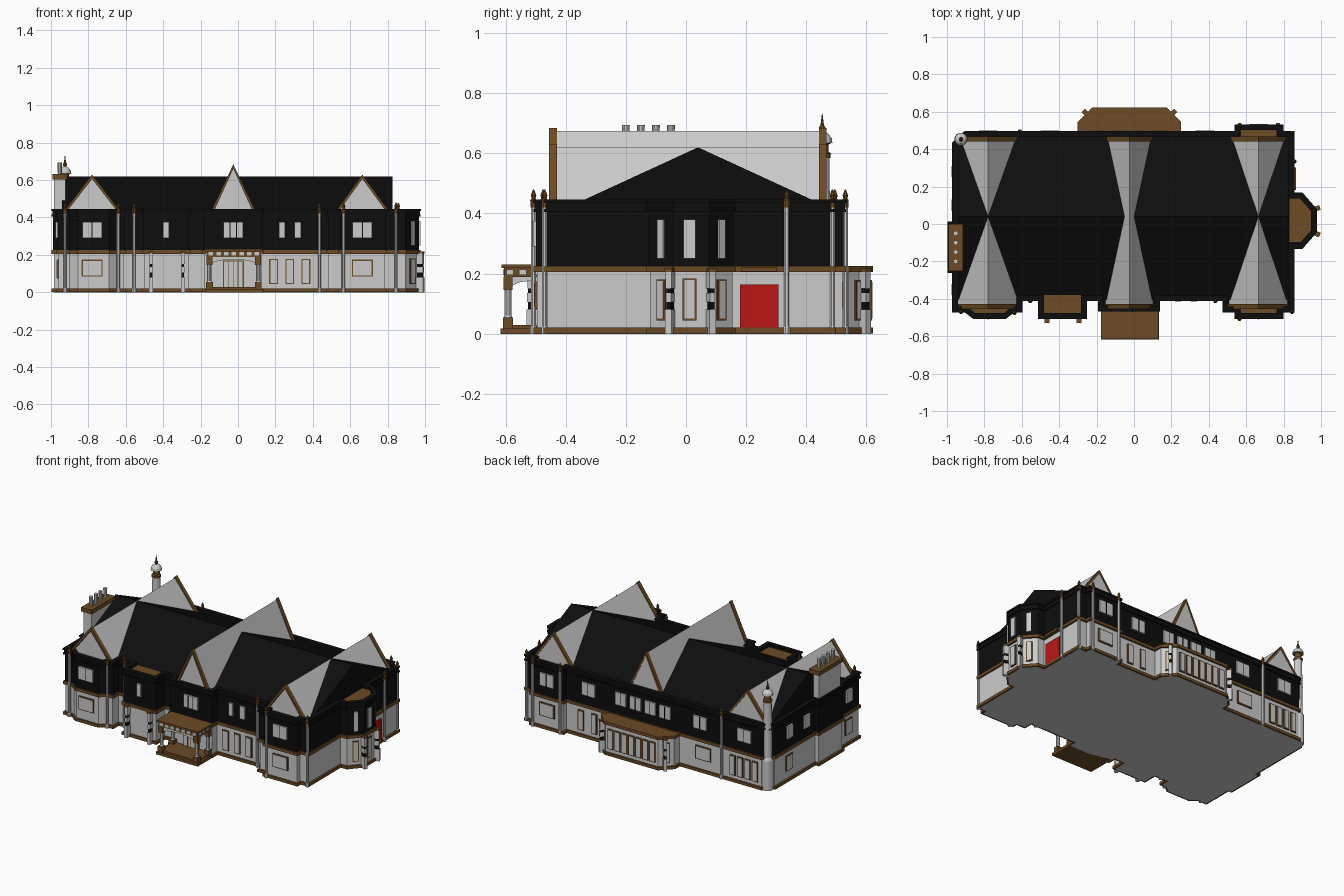
import bpy, bmesh, math
from mathutils import Matrix, Vector

if "Cube" in bpy.data.objects:
    bpy.data.objects.remove(bpy.data.objects["Cube"])


def material(name, rgb):
    m = bpy.data.materials.new(name)
    m.diffuse_color = (*rgb, 1)
    m.use_nodes = True
    m.node_tree.nodes["Principled BSDF"].inputs["Base Color"].default_value = m.diffuse_color
    return m


BROWN = material("timber_brown", (0.15, 0.07, 0.018))
BLACK = material("slate_black", (0.004, 0.004, 0.004))
RED = material("door_red", (0.5, 0.008, 0.008))


def finish(name, bm, mat=None):
    bmesh.ops.recalc_face_normals(bm, faces=bm.faces)
    me = bpy.data.meshes.new(name)
    bm.to_mesh(me)
    bm.free()
    if mat:
        me.materials.append(mat)
    ob = bpy.data.objects.new(name, me)
    bpy.context.collection.objects.link(ob)
    return ob


def prism(name, pts, axis, a, b, mat=None):
    """Extrude a 2D profile along an axis from a to b."""
    place = {"z": lambda u, v, w: (u, v, w), "y": lambda u, v, w: (u, w, v),
             "x": lambda u, v, w: (w, u, v)}[axis]
    bm = bmesh.new()
    lo = [bm.verts.new(place(u, v, a)) for u, v in pts]
    hi = [bm.verts.new(place(u, v, b)) for u, v in pts]
    bm.faces.new(lo)
    bm.faces.new(hi)
    n = len(pts)
    for i in range(n):
        j = (i + 1) % n
        bm.faces.new((lo[i], lo[j], hi[j], hi[i]))
    return finish(name, bm, mat)


def offset(pts, d):
    """Mitred outward offset of a counter-clockwise outline."""
    out, n = [], len(pts)
    for i in range(n):
        p, c, q = (Vector(pts[k % n]) for k in (i - 1, i, i + 1))
        e, f = (c - p).normalized(), (q - c).normalized()
        n1, n2 = Vector((e.y, -e.x)), Vector((f.y, -f.x))
        out.append(tuple(c + (n1 + n2) * d / (1 + n1.dot(n2))))
    return out


def ring(name, pts, d_out, d_in, z0, z1, mat):
    bm = bmesh.new()
    loops = [[bm.verts.new((x, y, z)) for x, y in offset(pts, d)]
             for d, z in ((d_out, z0), (d_out, z1), (d_in, z1), (d_in, z0))]
    n = len(pts)
    for k in range(4):
        A, B = loops[k], loops[(k + 1) % 4]
        for i in range(n):
            j = (i + 1) % n
            bm.faces.new((A[i], A[j], B[j], B[i]))
    return finish(name, bm, mat)


def box(name, c, s, mat=None, ang=0):
    bm = bmesh.new()
    bmesh.ops.create_cube(bm, size=1, matrix=Matrix.Translation(c)
                          @ Matrix.Rotation(math.radians(ang), 4, "Z") @ Matrix.Diagonal((*s, 1)))
    return finish(name, bm, mat)


def lathe(name, x, y, prof, n=8, mat=None):
    bm = bmesh.new()
    rings = [[bm.verts.new((x + r * math.cos((i + .5) * math.tau / n),
                            y + r * math.sin((i + .5) * math.tau / n), z)) for i in range(n)] for r, z in prof]
    for A, B in zip(rings, rings[1:]):
        for i in range(n):
            j = (i + 1) % n
            bm.faces.new((A[i], A[j], B[j], B[i]))
    bm.faces.new(rings[0])
    bm.faces.new(rings[-1])
    return finish(name, bm, mat)


def window(x, y, ang, w, z0, z1, bars=0, framed=False, name="window", pane=None):
    """Pane on a wall; ang is the direction of the outward normal."""
    n = Vector((math.cos(math.radians(ang)), math.sin(math.radians(ang)), 0))
    t = Vector((-n.y, n.x, 0))
    c = Vector((x, y, (z0 + z1) / 2))
    if framed:
        box(name + "_frame", c, (0.014, w + 0.012, z1 - z0 + 0.012), BROWN, ang)
    box(name + "_pane", c, (0.018, w, z1 - z0), pane, ang)
    for i in range(bars):
        box(name + "_bar", c + t * w * ((i + 1) / (bars + 1) - .5), (0.022, 0.004, z1 - z0),
            BROWN if framed else BLACK, ang)


# Building outline with bays, centre projection and chimney breast
house = [(-.96, -.46), (-.90, -.46), (-.855, -.495), (-.69, -.495), (-.645, -.46), (-.61, -.46), (-.61, -.40),
         (-.50, -.40), (-.50, -.495), (-.265, -.495), (-.265, -.40), (-.18, -.40), (-.18, -.455), (.125, -.455),
         (.125, -.40), (.485, -.40), (.485, -.46), (.55, -.46), (.55, -.495), (.785, -.495), (.785, -.46),
         (.845, -.46), (.845, -.12), (.895, -.12), (.965, -.04), (.965, .075), (.895, .155), (.845, .155),
         (.845, .485), (.785, .485), (.785, .52), (.55, .52), (.55, .485), (-.90, .485), (-.96, .43),
         (-.96, 0), (-.985, 0), (-.985, -.25), (-.96, -.25)]
back_bay = [(.24, .45), (.24, .54), (.17, .61), (-.22, .61), (-.29, .54), (-.29, .45)]

# Walls, plinth, string course and parapet
for label, pts in (("house", house), ("back_bay", back_bay)):
    prism(label + "_lower_wall", pts, "z", 0, .21)
    ring(label + "_plinth", pts, .012, -.005, .001, .02, BROWN)
    ring(label + "_string_course", pts, .012, -.005, .205, .225, BROWN)
prism("back_bay_roof", back_bay, "z", .21, .222, BROWN)
prism("upper_wall", offset(house, .004), "z", .21, .405, BLACK)
ring("parapet", house, .008, -.015, .405, .44, BLACK)
ring("cornice", house, .012, -.006, .405, .415, BLACK)
ring("coping", house, .013, -.018, .435, .446, BLACK)

# Flat brown bay tops behind the parapet
for pts in ([(-.89, -.44), (-.85, -.478), (-.695, -.478), (-.655, -.44)],
            [(-.482, -.478), (-.283, -.478), (-.283, -.38), (-.482, -.38)],
            [(.57, -.478), (.765, -.478), (.765, -.44), (.57, -.44)],
            [(.765, .503), (.57, .503), (.57, .46), (.765, .46)],
            [(.83, -.1), (.888, -.1), (.948, -.035), (.948, .07), (.888, .136), (.83, .136)]):
    prism("bay_top", pts, "z", .40, .428, BROWN)

# Main roof and three cross gables with barge boards
prism("main_roof", [(-.405, .40), (-.405, .415), (.04, .62), (.47, .422), (.47, .40)], "x", -.94, .825, BLACK)
for cx, top, slope in ((-.78, .62, .771), (-.025, .675, .468), (.665, .62, .73)):
    h = (top - .405) * slope
    prism("cross_gable", [(cx - h, .405), (cx + h, .405), (cx, top)], "y", -.44, .465)
    V = [(cx - h - .007, .405), (cx, top + .009), (cx + h + .007, .405),
         (cx + h - .01, .405), (cx, top - .014), (cx - h + .01, .405)]
    for y in (-.455, .442):
        prism("barge_board", V, "y", y, y + .026, BROWN)

# Chimney stack with four pots
box("chimney_stack", (-.953, -.125, .525), (.06, .23, .17))
box("chimney_cap", (-.953, -.125, .617), (.078, .25, .028), BROWN)
for y in (-.2, -.15, -.1, -.05):
    lathe("chimney_pot", -.953, y, [(.011, .63), (.013, .695)], 10)

# Corner turret
lathe("turret_shaft", -.925, .453, [(.036, 0), (.036, .2), (.028, .22), (.025, .59)], 12)
lathe("turret_neck", -.925, .453, [(.028, .585), (.03, .6), (.022, .605), (.022, .63), (.034, .635)], 12, BROWN)
lathe("turret_dome", -.925, .453, [(.035, .634), (.033, .65), (.022, .664), (.009, .672)], 12)
lathe("turret_spike", -.925, .453, [(.008, .67), (.012, .685), (.006, .695), (.001, .732)], 8, BROWN)

# Tall shafts with finials
for x, y in ((-.925, -.47), (-.64, -.475), (-.555, -.412), (.435, -.412), (.565, -.507), (.845, -.47),
             (.857, .335), (.845, .487), (.77, .53), (.565, .53), (-.61, .495)):
    lathe("tall_shaft", x, y, [(.012, 0), (.012, .02), (.009, .025), (.009, .425)], 8)
    lathe("shaft_finial", x, y, [(.011, .42), (.012, .445), (.007, .45), (.01, .46), (.002, .48)], 8, BROWN)

# Stepped buttresses on the bay corners
for x, y, a in ((-.465, -.51, -90), (-.295, -.51, -90), (.975, -.052, -20), (.975, .082, 20),
                (.208, .593, 45), (-.258, .593, 135)):
    box("buttress_base", (x, y, .04), (.04, .022, .08), None, a)
    box("buttress_niche", (x, y, .115), (.032, .014, .07), BLACK, a)
    box("buttress_mid", (x, y, .12), (.036, .018, .03), None, a)
    box("buttress_top", (x, y, .18), (.034, .022, .06), None, a)
    box("buttress_cap", (x, y, .212), (.04, .026, .012), BROWN, a)

# Front windows: x, y, width, bars
for x, y, w, b in ((-.78, -.5, .105, 1), (-.385, -.5, .03, 0), (-.025, -.46, .105, 2),
                   (.235, -.405, .03, 0), (.32, -.405, .035, 0), (.665, -.5, .105, 1)):
    window(x, y, -90, w, .29, .375, b)
for x in (-.78, .665):
    window(x, -.496, -90, .1, .09, .168, 0, True)
for x in (.19, .277, .363):
    window(x, -.4, -90, .035, .05, .172, 0, True)
window(-.025, -.456, -90, .1, .02, .165, 3, True, "front_door")

# Right bay windows and side door
window(.967, .012, 0, .04, .25, .38, 0)
window(.966, .012, 0, .034, .05, .178, 0, True)
for y, a in ((-.08, -41), (.115, 41)):
    window(.932, y, a, .026, .25, .38)
    window(.93, y, a, .026, .05, .175, 0, True)
window(.846, .243, 0, .128, .003, .163, 0, False, "side_door", RED)
box("side_door_lintel", (.852, .243, .215), (.03, .12, .015), BROWN)

# Back windows
for x, y, w, b in ((.667, .525, .1, 1), (.38, .49, .1, 1), (.14, .49, .08, 1), (.03, .49, .08, 1),
                   (-.08, .49, .08, 1), (-.19, .49, .08, 1), (-.45, .49, .1, 1), (-.78, .49, .1, 1)):
    window(x, y, 90, w, .29, .375, b)
window(.667, .521, 90, .1, .09, .168, 0, True)
window(-.47, .486, 90, .1, .09, .168, 0, True)
for x in (.44, .34, -.69, -.745, -.8, -.855):
    window(x, .486, 90, .03, .05, .172, 0, True)
for i in range(7):
    window(-.18 + i * .052, .611, 90, .03, .05, .172, 0, True)
for x, a in ((.205, 45), (-.255, 135)):
    window(x, .575, a, .03, .05, .172, 0, True)

# Left side windows
for y in (.28, .1, -.35):
    window(-.966, y, 180, .06, .29, .375)
for y in (.28, -.35):
    window(-.961, y, 180, .06, .08, .17, 0, True)

# Entrance porch: floor, pillars, arches, frieze and flat roof
box("porch_floor", (-.022, -.52, .009), (.31, .195, .018), BROWN)
box("porch_step", (-.022, -.515, .022), (.28, .17, .014), BROWN)
for x in (-.153, .108):
    for y in (-.592, -.475):
        box("porch_pillar_base", (x, y, .036), (.036, .034, .036), BROWN)
        lathe("porch_pillar", x, y, [(.015, .05), (.012, .06), (.012, .15)], 10)
        box("porch_pillar_cap", (x, y, .168), (.032, .03, .044), BROWN)


def arch(a, b):
    """Panel profile with an elliptical arch cut out of its lower edge."""
    m, r = (a + b) / 2, (b - a) / 2
    arc = [(m + r * math.cos(math.pi * i / 12), .145 + .03 * math.sin(math.pi * i / 12)) for i in range(13)]
    return arc + [(a, .19), (b, .19)]


prism("porch_front_arch", arch(-.145, .1), "y", -.598, -.586)
for x in (-.159, .102):
    prism("porch_side_arch", arch(-.585, -.46), "x", x, x + .012)
box("porch_frieze", (-.022, -.527, .204), (.29, .155, .032), BROWN)
box("porch_roof", (-.022, -.525, .224), (.308, .178, .012), BROWN)
for i in range(7):
    box("frieze_panel", (-.145 + i * .041, -.605, .205), (.024, .008, .018))
for sx in (-.168, .124):
    for i in range(3):
        box("frieze_panel", (sx, -.585 + i * .042, .205), (.008, .024, .018))
